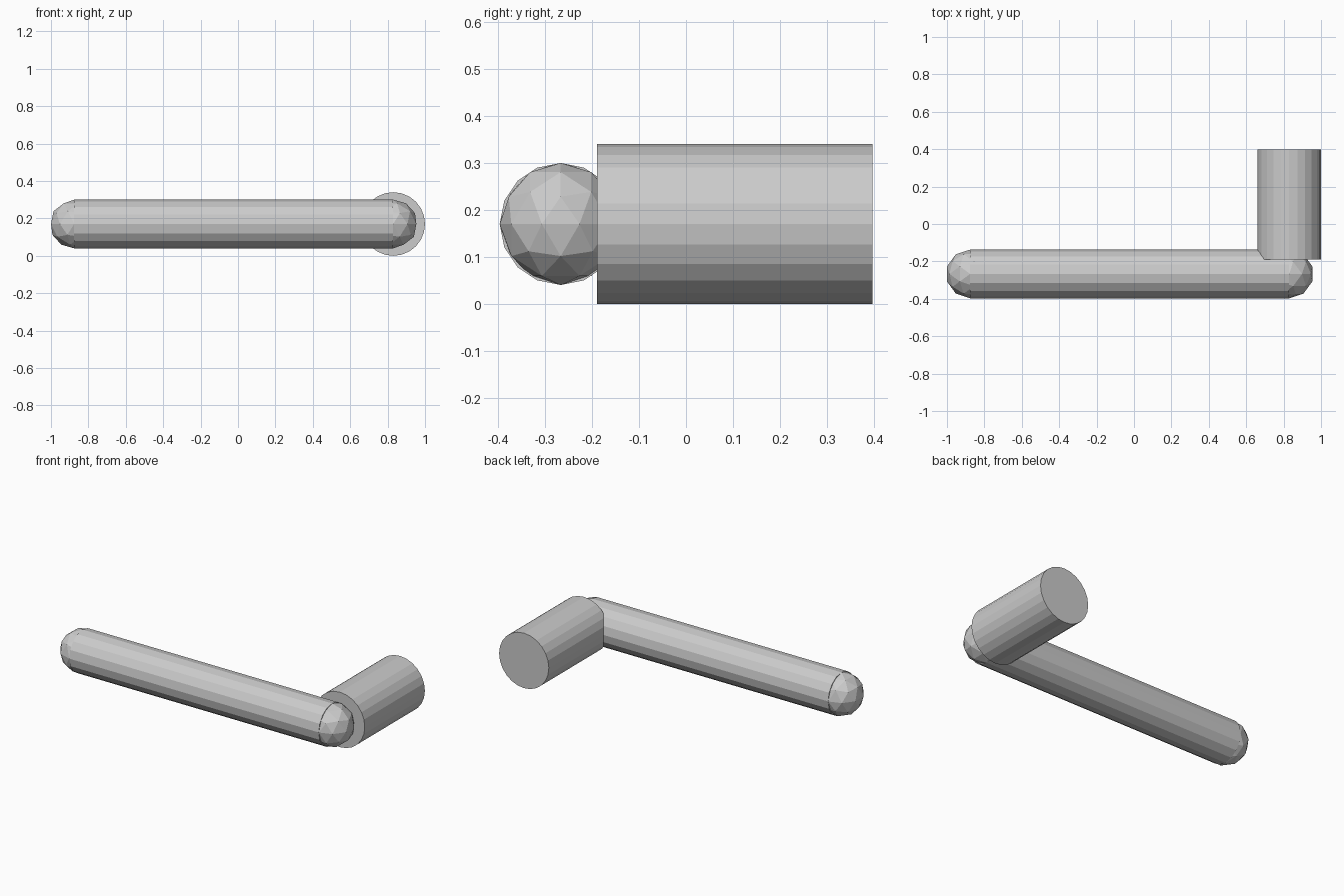
import bpy
from math import pi

if "Cube" in bpy.data.objects:
    bpy.data.objects.remove(bpy.data.objects["Cube"])

R_GRIP, R_NECK = 0.13, 0.17
X_NECK, X_TIP = 0.83, -0.876
Y_GRIP, Z = -0.267, 0.17


def cylinder(name, sides, radius, length, location, rotation):
    bpy.ops.mesh.primitive_cylinder_add(vertices=sides, radius=radius, depth=length,
                                        location=location, rotation=rotation)
    bpy.context.object.name = name


def end_ball(name, x):
    bpy.ops.mesh.primitive_ico_sphere_add(subdivisions=2, radius=R_GRIP,
                                          location=(x, Y_GRIP, Z))
    bpy.context.object.name = name


# Lever bar with a faceted ball at each end
cylinder("lever_bar", 16, R_GRIP, X_NECK - X_TIP,
         ((X_NECK + X_TIP) / 2, Y_GRIP, Z), (0, pi / 2, 0))
end_ball("lever_tip", X_TIP)
end_ball("lever_elbow", X_NECK)

# Thick neck running back from the elbow
Y_FRONT, Y_BACK = -0.19, 0.397
cylinder("handle_neck", 24, R_NECK, Y_BACK - Y_FRONT,
         (X_NECK, (Y_FRONT + Y_BACK) / 2, Z), (pi / 2, 0, 0))
